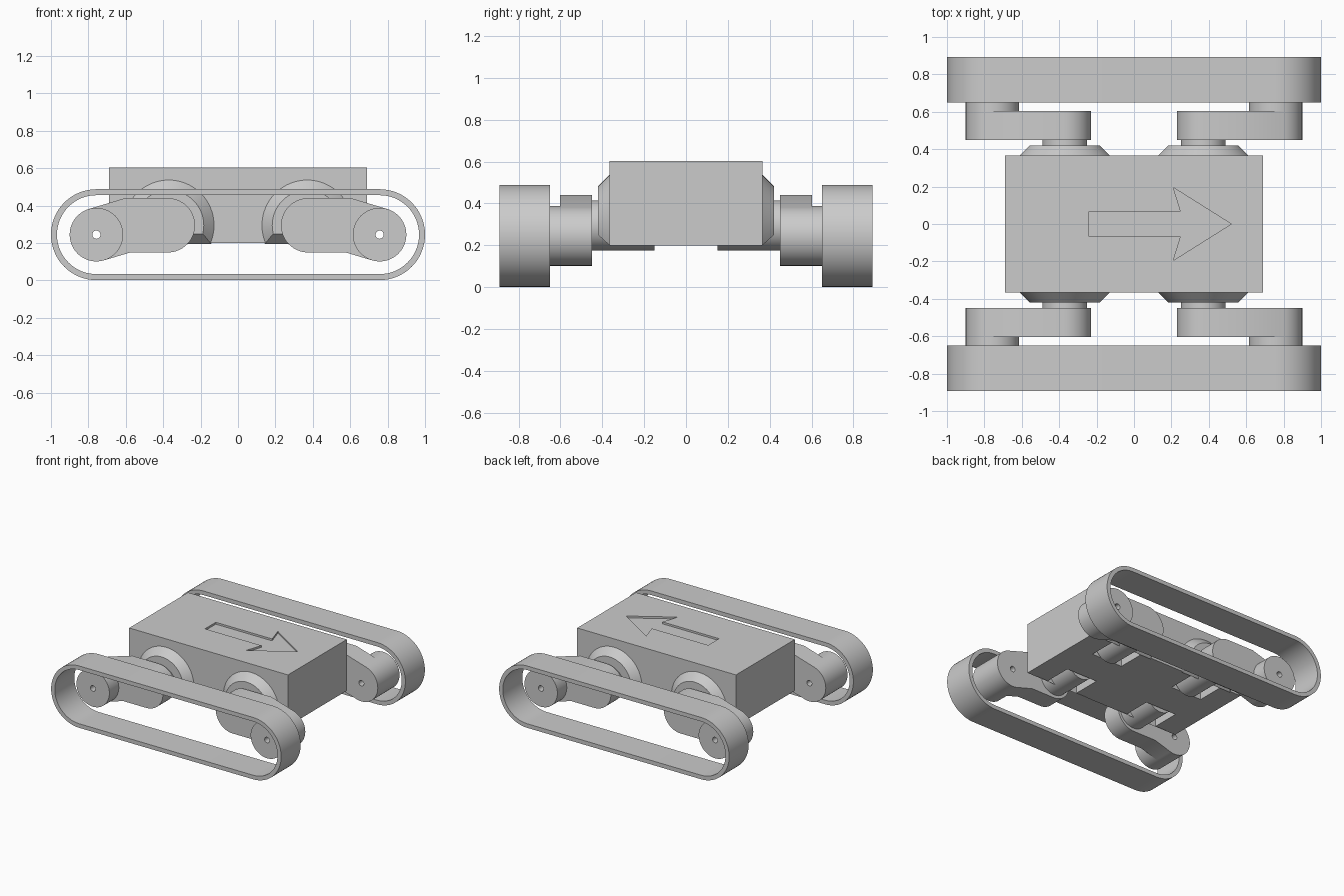
import bpy, bmesh
from math import cos, sin, radians
from mathutils import Vector

old = bpy.data.objects.get("Cube")
if old:
    bpy.data.objects.remove(old, do_unlink=True)

grey = bpy.data.materials.new("plain_grey")
grey.use_nodes = True
grey.diffuse_color = (0.6, 0.6, 0.6, 1)
grey.node_tree.nodes["Principled BSDF"].inputs["Base Color"].default_value = (0.6, 0.6, 0.6, 1)


def finish(name, bm):
    """Turn a bmesh into a grey object with clean normals."""
    bmesh.ops.recalc_face_normals(bm, faces=bm.faces)
    mesh = bpy.data.meshes.new(name)
    bm.to_mesh(mesh)
    bm.free()
    mesh.materials.append(grey)
    obj = bpy.data.objects.new(name, mesh)
    bpy.context.collection.objects.link(obj)
    return obj


def arc(cx, cz, r, a0, a1, n=32):
    angles = [radians(a0 + (a1 - a0) * i / n) for i in range(n + 1)]
    return [(cx + r * cos(a), cz + r * sin(a)) for a in angles]


def circle(cx, cz, r, n=64):
    return arc(cx, cz, r, 0, 360, n)[:-1]


def loft(name, front, back):
    """Join two matching 3D outlines and cap both ends."""
    bm = bmesh.new()
    a = [bm.verts.new(p) for p in front]
    b = [bm.verts.new(p) for p in back]
    for i in range(len(a)):
        j = (i + 1) % len(a)
        bm.faces.new((a[i], a[j], b[j], b[i]))
    bm.faces.new(a)
    bm.faces.new(b)
    return finish(name, bm)


def prism_y(name, outline, y0, y1):
    return loft(name, [(x, y0, z) for x, z in outline], [(x, y1, z) for x, z in outline])


def box(name, x0, x1, y0, y1, z0, z1):
    return prism_y(name, [(x0, z0), (x1, z0), (x1, z1), (x0, z1)], y0, y1)


def cut(obj, cutter):
    """Subtract a cutter, then discard it."""
    cutter.hide_render = True
    mod = obj.modifiers.new("cut", "BOOLEAN")
    mod.operation = "DIFFERENCE"
    mod.solver = "EXACT"
    mod.object = cutter
    bpy.context.view_layer.objects.active = obj
    bpy.ops.object.modifier_apply(modifier=mod.name)
    bpy.data.objects.remove(cutter, do_unlink=True)


parts = []
WHEEL_X, WHEEL_Z, WHEEL_R = 0.757, 0.245, 0.143
PIVOT_X, PIVOT_Z = 0.37, 0.295

# Body with an engraved arrow on the lid
body = box("body", -0.69, 0.69, -0.365, 0.365, 0.2, 0.603)
half = [(-0.24, 0.067), (0.25, 0.067), (0.21, 0.195)]
arrow = half + [(0.52, 0)] + [(x, -y) for x, y in reversed(half)]
cut(body, loft("arrow_cutter", [(x, y, 0.588) for x, y in arrow], [(x, y, 0.7) for x, y in arrow]))
parts.append(body)


def stadium(r):
    right = arc(WHEEL_X, WHEEL_Z, r, -90, 90)
    return right + [(-x, 2 * WHEEL_Z - z) for x, z in right]


for sy, side in ((-1, "front"), (1, "back")):
    # Track belt: a hollow rounded loop
    belt = prism_y(side + "_track_belt", stadium(0.243), sy * 0.65, sy * 0.892)
    cut(belt, prism_y("belt_cutter", stadium(0.211), sy * 0.5, sy * 1.0))
    parts.append(belt)

    for sx, end in ((-1, "right"), (1, "left")):
        tag = side + "_" + end + "_"
        px, wx = sx * PIVOT_X, sx * WHEEL_X

        # Pocket in the underside around the pivot shaft
        cut(body, box("pocket_cutter", px - 0.135, px + 0.135, sy * 0.14, sy * 0.364, 0.1, 0.3))
        parts.append(prism_y(tag + "pivot_shaft", circle(px, PIVOT_Z, 0.12), sy * 0.15, sy * 0.46))

        # Bevelled boss with a flat slanted underside
        collar = loft(tag + "boss",
                      [(x, sy * 0.36, z) for x, z in circle(px, PIVOT_Z, 0.247)],
                      [(x, sy * 0.42, z) for x, z in circle(px, PIVOT_Z, 0.187)])
        bm = bmesh.new()
        bm.from_mesh(collar.data)
        sliced = bmesh.ops.bisect_plane(bm, geom=bm.verts[:] + bm.edges[:] + bm.faces[:],
                                        plane_co=Vector((0, sy * 0.365, 0.2)),
                                        plane_no=Vector((0, sy * 0.67, -0.74)), clear_outer=True)
        rim = [e for e in sliced["geom_cut"] if isinstance(e, bmesh.types.BMEdge)]
        bmesh.ops.holes_fill(bm, edges=rim)
        bmesh.ops.recalc_face_normals(bm, faces=bm.faces)
        bm.to_mesh(collar.data)
        bm.free()
        parts.append(collar)

        # Swing arm: round at the pivot, tapering round the wheel axle
        outline = arc(0.375, PIVOT_Z, 0.145, 90, 270)
        outline += [(0.575, 0.15)] + arc(WHEEL_X, WHEEL_Z, WHEEL_R, -107, 73) + [(0.605, 0.44)]
        arm = prism_y(tag + "swing_arm", [(sx * x, z) for x, z in outline], sy * 0.45, sy * 0.603)
        wheel = prism_y(tag + "wheel", circle(wx, WHEEL_Z, WHEEL_R), sy * 0.602, sy * 0.72)

        # Axle hole through arm and wheel
        for obj in (arm, wheel):
            cut(obj, prism_y("axle_cutter", circle(wx, WHEEL_Z, 0.022, 24), sy * 0.4, sy * 0.8))
            parts.append(obj)

# Smooth the round surfaces, keep edges crisp
bpy.ops.object.select_all(action="DESELECT")
for obj in parts:
    obj.select_set(True)
bpy.context.view_layer.objects.active = body
bpy.ops.object.shade_smooth_by_angle(angle=radians(25))
